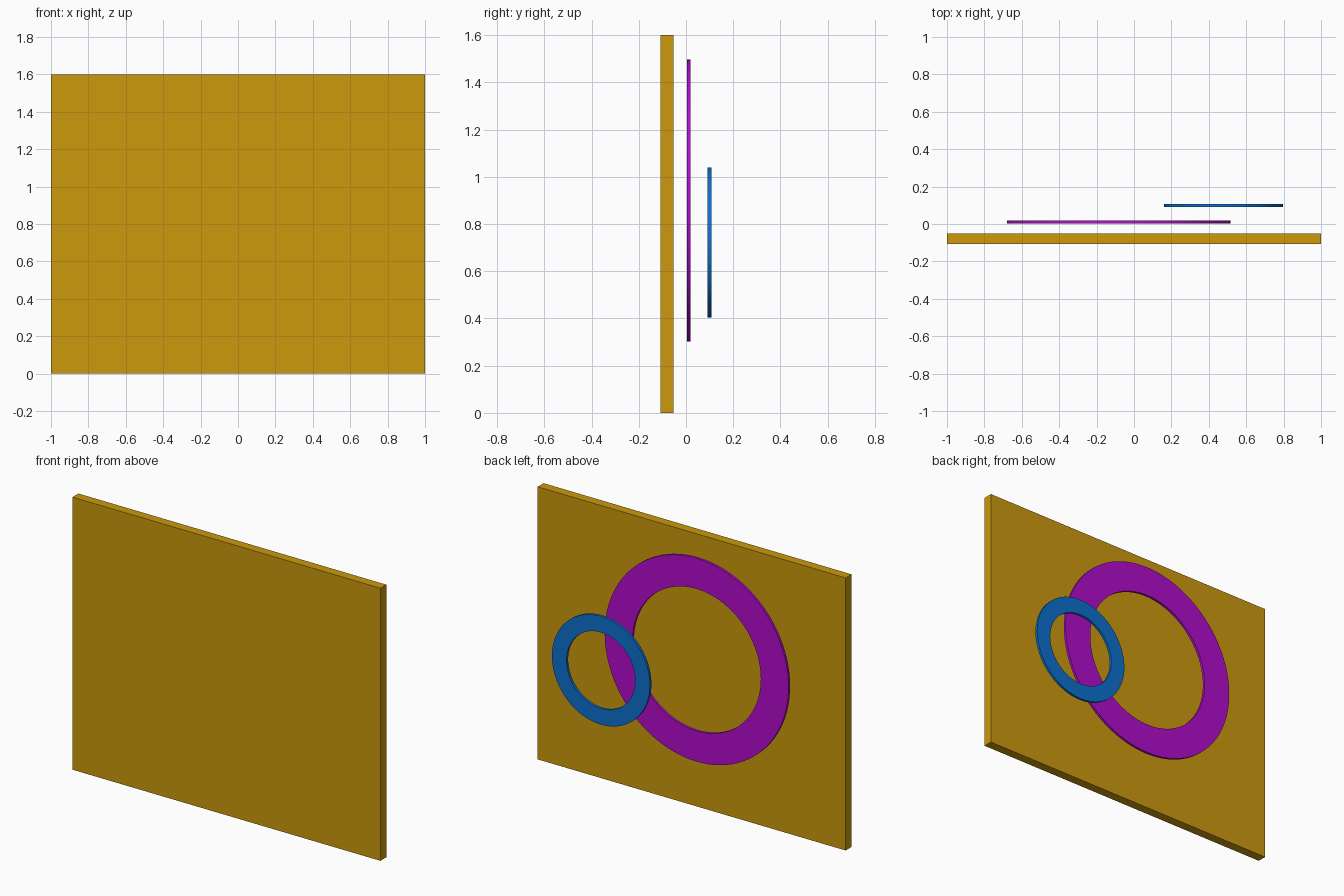
import bpy, bmesh, math

if "Cube" in bpy.data.objects:
    bpy.data.objects.remove(bpy.data.objects["Cube"])


def material(name, rgb):
    m = bpy.data.materials.new(name)
    m.diffuse_color = (*rgb, 1.0)
    m.use_nodes = True
    m.node_tree.nodes["Principled BSDF"].inputs["Base Color"].default_value = m.diffuse_color
    return m


GOLD = material("golden_yellow", (0.604, 0.319, 0.004))
PURPLE = material("purple", (0.448, 0.004, 0.604))
BLUE = material("blue", (0.004, 0.162, 0.604))


def finish(bm, name, mat):
    bmesh.ops.recalc_face_normals(bm, faces=bm.faces)
    me = bpy.data.meshes.new(name)
    bm.to_mesh(me)
    bm.free()
    me.materials.append(mat)
    ob = bpy.data.objects.new(name, me)
    bpy.context.collection.objects.link(ob)
    return ob


def flat_ring(name, mat, cx, cz, r_out, r_in, y0, y1, n=96):
    """Flat washer standing upright, axis along y."""
    bm = bmesh.new()
    loops = []
    for r, y in ((r_out, y0), (r_out, y1), (r_in, y1), (r_in, y0)):
        loops.append([bm.verts.new((cx + r * math.cos(2 * math.pi * i / n), y,
                                    cz + r * math.sin(2 * math.pi * i / n)))
                      for i in range(n)])
    for k in range(4):
        a, b = loops[k], loops[(k + 1) % 4]
        for i in range(n):
            j = (i + 1) % n
            bm.faces.new((a[i], a[j], b[j], b[i]))
    ob = finish(bm, name, mat)
    bpy.ops.object.select_all(action='DESELECT')
    ob.select_set(True)
    bpy.context.view_layer.objects.active = ob
    bpy.ops.object.shade_smooth_by_angle(angle=math.radians(30))


# Backing panel
bm = bmesh.new()
bmesh.ops.create_cube(bm, size=1.0)
for v in bm.verts:
    v.co = (v.co.x * 2.0, v.co.y * 0.055 - 0.0795, (v.co.z + 0.5) * 1.6)
finish(bm, "backing_panel", GOLD)

# Large and small floating rings
flat_ring("large_ring", PURPLE, -0.082, 0.90, 0.597, 0.417, 0.004, 0.019)
flat_ring("small_ring", BLUE, 0.478, 0.722, 0.318, 0.223, 0.092, 0.107)
